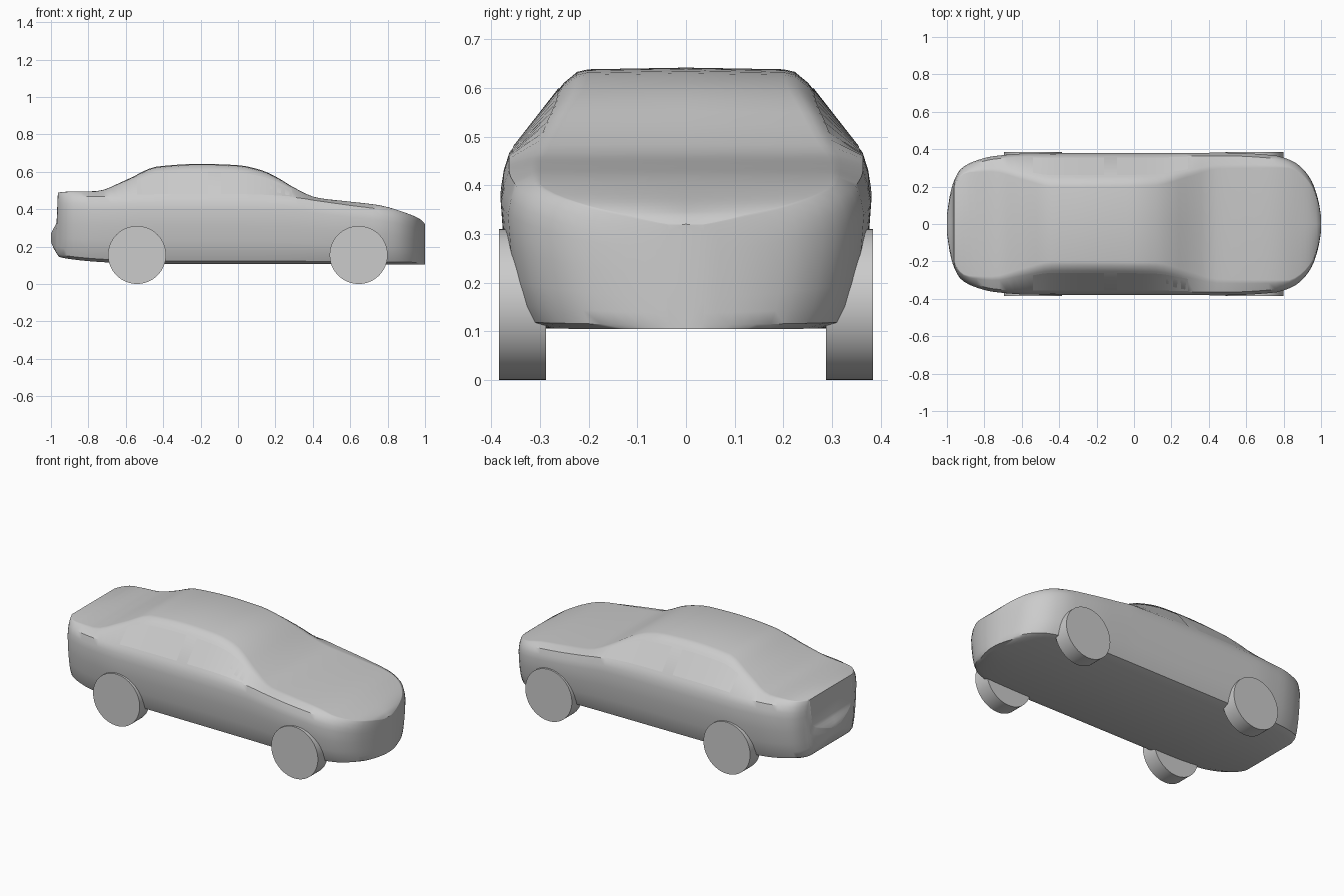
import bpy, bmesh, math
from mathutils import Vector

if "Cube" in bpy.data.objects:
    bpy.data.objects.remove(bpy.data.objects["Cube"])

# Profile curves along the car's length (x, value)
TOP = [(-1, .27), (-.985, .30), (-.97, .33), (-.963, .488), (-.9, .494), (-.76, .496), (-.6, .555),
       (-.43, .628), (-.2, .642), (0, .635), (.12, .61), (.2, .575), (.3, .515),
       (.42, .462), (.6, .44), (.75, .422), (.9, .379), (.98, .342), (1, .32)]
BOTTOM = [(-1, .225), (-.985, .19), (-.95, .142), (-.68, .114), (-.5, .107), (1, .105)]
WIDTH = [(-1, .05), (-.985, .15), (-.963, .23), (-.93, .29), (-.88, .325), (-.75, .363),
         (-.55, .378), (0, .38), (.5, .381), (.75, .367), (.85, .335), (.9, .298),
         (.95, .23), (.975, .165), (.99, .105), (1, .04)]
BELT = [(-1, .25), (-.97, .31), (-.963, .46), (-.76, .468), (0, .468), (.3, .462), (.42, .445),
        (.6, .42), (.75, .4), (.9, .362), (1, .305)]
ROOF_W = [(-1, .27), (-.76, .28), (-.6, .24), (-.43, .2), (.1, .205), (.3, .255),
          (.45, .295), (.75, .3), (1, .3)]


def curve(pts, x):
    """Monotone cubic through the points."""
    n = len(pts)
    d = [(pts[i+1][1] - pts[i][1]) / (pts[i+1][0] - pts[i][0]) for i in range(n - 1)]

    def slope(i):
        if i == 0 or i == n - 1:
            return d[0] if i == 0 else d[-1]
        a, b = d[i-1], d[i]
        return 0 if a * b <= 0 else 2 * a * b / (a + b)
    i = max(0, min(n - 2, sum(1 for p in pts if p[0] <= x) - 1))
    h = pts[i+1][0] - pts[i][0]
    t = (x - pts[i][0]) / h
    return ((2*t**3 - 3*t**2 + 1) * pts[i][1] + (t**3 - 2*t*t + t) * h * slope(i)
            + (3*t*t - 2*t**3) * pts[i+1][1] + (t**3 - t*t) * h * slope(i + 1))


def half_section(x):
    """Right half of the cross-section, bottom centre to top centre."""
    zt, zb, w = curve(TOP, x), curve(BOTTOM, x), curve(WIDTH, x)
    belt = min(curve(BELT, x), zt - .012)
    wr = min(curve(ROOF_W, x), .87 * w)
    h = belt - zb
    side = .955 * w
    return [(0, zb), (.75*w, zb), (.87*w, zb + .045*h), (.92*w, zb + .165*h),
            (.955*w, zb + .33*h), (.985*w, zb + .56*h), (w, zb + .8*h),
            (.985*w, zb + .9*h), (side, belt),
            (wr + .31*(side - wr), belt + .82*(zt - belt)),
            (wr + .14*(side - wr), belt + .95*(zt - belt)),
            (wr, zt - .02*(zt - belt)), (0, zt)]


def make(name, bm, angle=35):
    bmesh.ops.recalc_face_normals(bm, faces=bm.faces[:])
    me = bpy.data.meshes.new(name)
    bm.to_mesh(me)
    bm.free()
    ob = bpy.data.objects.new(name, me)
    bpy.context.collection.objects.link(ob)
    bpy.ops.object.select_all(action='DESELECT')
    ob.select_set(True)
    bpy.context.view_layer.objects.active = ob
    bpy.ops.object.shade_smooth_by_angle(angle=math.radians(angle))
    return ob


# Body shell lofted from tail to nose
xs = [-1, -.993, -.985, -.977, -.97, -.963, -.955, -.945, -.93, -.91, -.88, -.84]
xs += [-.8 + i * .04 for i in range(41)]
xs += [.83, .86, .89, .915, .935, .95, .963, .975, .983, .99, .996, 1]
bm = bmesh.new()
rings = []
for x in xs:
    s = half_section(x)
    loop = s + [(-y, z) for y, z in s[-2:0:-1]]
    rings.append([bm.verts.new((x, y, z)) for y, z in loop])
n = len(rings[0])
for a, b in zip(rings, rings[1:]):
    for i in range(n):
        bm.faces.new((a[i], a[(i+1) % n], b[(i+1) % n], b[i]))
bm.faces.new(rings[0])
bm.faces.new(rings[-1])
make("car_body", bm, 40)


# Side windows follow the slanted cabin wall
def side_window(name, x0, x1, sign):
    bm = bmesh.new()
    cols = []
    for i in range(9):
        x = x0 + (x1 - x0) * i / 8
        s = half_section(x)
        lo, hi = Vector(s[8]), Vector(s[9])
        out = Vector((hi.y - lo.y, lo.x - hi.x)).normalized() * .002
        pts = [lo.lerp(hi, t) + out for t in (.08, .92)]
        cols.append([bm.verts.new((x, sign * p.x, p.y)) for p in pts])
    for a, b in zip(cols, cols[1:]):
        bm.faces.new((a[0], b[0], b[1], a[1]))
    make(name, bm)


for sign, side in ((-1, "right"), (1, "left")):
    side_window("front_window_" + side, -.09, .29, sign)
    side_window("rear_window_" + side, -.54, -.16, sign)

    # Plain disc wheels
    for x, end in ((-.54, "rear"), (.645, "front")):
        bpy.ops.mesh.primitive_cylinder_add(vertices=64, radius=.155, depth=.096,
                                            location=(x, sign * .336, .155),
                                            rotation=(math.pi / 2, 0, 0))
        bpy.context.object.name = f"{end}_wheel_{side}"
        bpy.ops.object.shade_smooth_by_angle(angle=math.radians(35))
